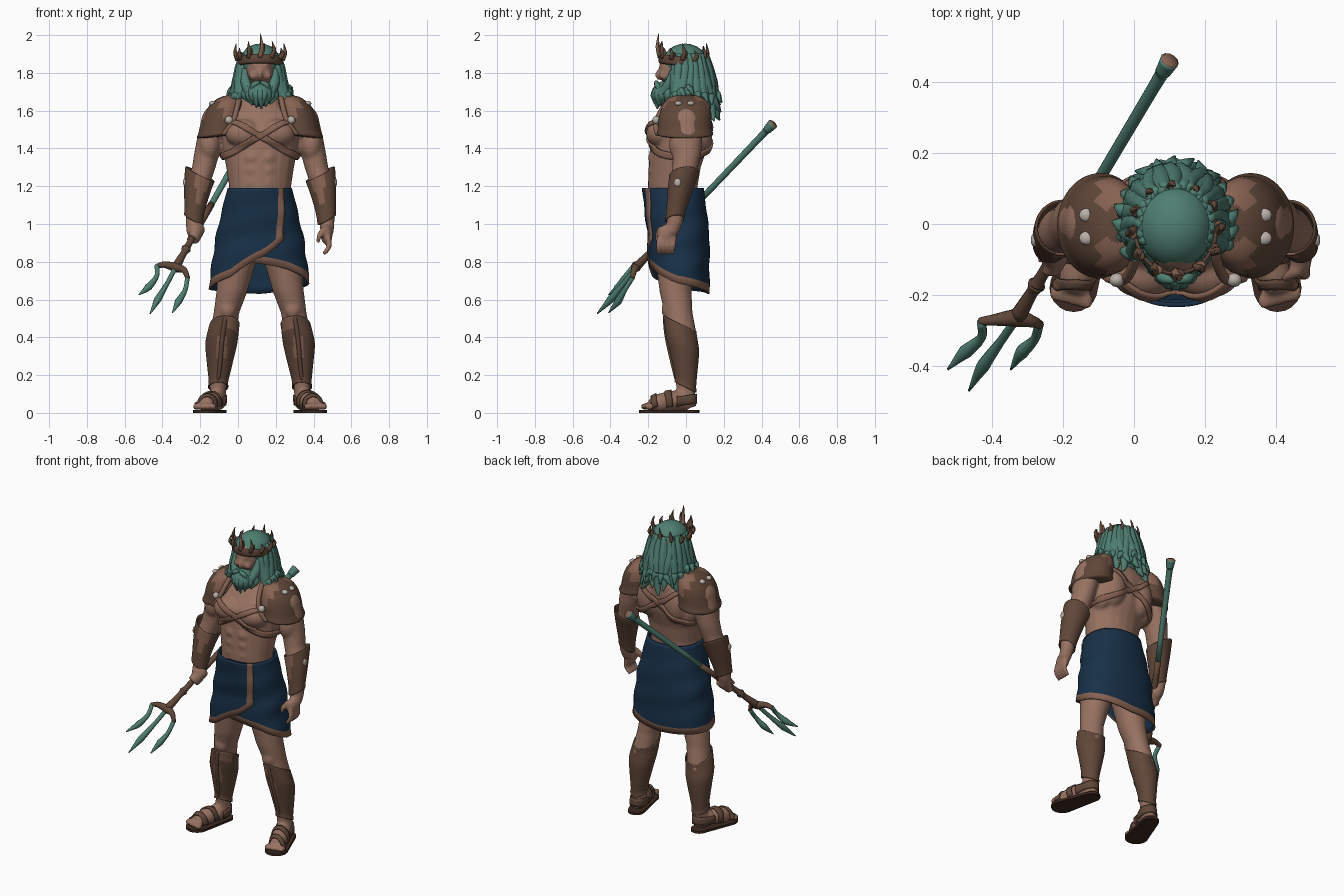
import bpy, bmesh, math, random
from mathutils import Vector, Matrix

cube = bpy.data.objects.get("Cube")
if cube:
    bpy.data.objects.remove(cube)
random.seed(4)
CX = 0.117  # the figure's own centre line
SIDES = (-1, 1)


def material(name, *rgb):
    m = bpy.data.materials.new(name)
    m.use_nodes = True
    m.diffuse_color = (*rgb, 1)
    m.node_tree.nodes["Principled BSDF"].inputs["Base Color"].default_value = (*rgb, 1)
    return m


SKIN = material("skin", .31, .168, .12)
LEATHER = material("dark leather", .118, .063, .041)
TRIM = material("light leather", .24, .122, .083)
TEAL = material("sea green", .078, .21, .165)
NAVY = material("navy cloth", .009, .03, .064)
SILVER = material("silver stud", .48, .43, .39)
SOLE = material("sole", .045, .022, .015)


def make(name, bm, mats, subsurf=0, solid=0):
    bmesh.ops.recalc_face_normals(bm, faces=bm.faces)
    for f in bm.faces:
        f.smooth = True
    me = bpy.data.meshes.new(name)
    bm.to_mesh(me)
    bm.free()
    for m in mats:
        me.materials.append(m)
    ob = bpy.data.objects.new(name, me)
    bpy.context.collection.objects.link(ob)
    if solid:
        ob.modifiers.new("thickness", 'SOLIDIFY').thickness = solid
    if subsurf:
        ob.modifiers.new("smooth", 'SUBSURF').levels = subsurf
        ob.modifiers["smooth"].render_levels = subsurf
    return ob


def skin_rings(bm, rings, caps, mat=0, closed=True):
    n = len(rings[0])
    for a, b in zip(rings, rings[1:]):
        for i in range(n if closed else n - 1):
            j = (i + 1) % n
            bm.faces.new((a[i], a[j], b[j], b[i])).material_index = mat
    if caps:
        for r in (rings[0], rings[-1]):
            bm.faces.new(r).material_index = mat


def loft(bm, rows, n=20, caps=True, kx=0, ky=0):
    """Stack of level ellipses (x, y, z, rx, ry); kx and ky tilt them."""
    rings = []
    for x, y, z, rx, ry in rows:
        ring = []
        for i in range(n):
            a = math.tau * i / n
            dx, dy = rx * math.cos(a), ry * math.sin(a)
            ring.append(bm.verts.new((x + dx, y + dy, z + kx * dx + ky * dy)))
        rings.append(ring)
    skin_rings(bm, rings, caps)


def spline(pts, steps=4):
    p = [Vector(q) for q in pts]
    p = [2 * p[0] - p[1]] + p + [2 * p[-1] - p[-2]]
    out = []
    for a, b, c, d in zip(p, p[1:], p[2:], p[3:]):
        for k in range(steps):
            t = k / steps
            out.append(b + (c - a) * (t / 2) + (2 * a - 5 * b + 4 * c - d) * (t * t / 2)
                       + (3 * b - a - 3 * c + d) * (t ** 3 / 2))
    return out + [p[-2]]


def tube(bm, pts, radii, n=8, mat=0, steps=4):
    """Round sweep with one radius for each control point."""
    path, rings = spline(pts, steps), []
    for i, p in enumerate(path):
        t = (path[min(i + 1, len(path) - 1)] - path[max(i - 1, 0)]).normalized()
        u = t.cross(Vector((.3, .9, .1))).normalized()
        v = t.cross(u)
        k = min(i // steps, len(radii) - 2)
        r = radii[k] + (radii[k + 1] - radii[k]) * (i / steps - k)
        rings.append([bm.verts.new(p + r * (u * math.cos(math.tau * j / n) + v * math.sin(math.tau * j / n)))
                      for j in range(n)])
    skin_rings(bm, rings, True, mat)


def blob(bm, c, r, mat=0):
    mtx = Matrix.Translation(c) @ Matrix.Diagonal((*r, 1))
    for v in bmesh.ops.create_uvsphere(bm, u_segments=20, v_segments=12, radius=1, matrix=mtx)["verts"]:
        for f in v.link_faces:
            f.material_index = mat


def table(tab, t):
    for (a, p), (b, q) in zip(tab, tab[1:]):
        if t <= b:
            return p + (q - p) * max(0, t - a) / (b - a)
    return tab[-1][1]


def ribbon(name, pts, width, mat, thickness=.012):
    """Flat strap that hugs the body."""
    bm = bmesh.new()
    rows = [[bm.verts.new(p + Vector(width) * k) for k in (-1, -.3, .3, 1)] for p in spline(pts, 6)]
    skin_rings(bm, rows, False, 0, False)
    ob = make(name, bm, [mat])
    wrap = ob.modifiers.new("hug", 'SHRINKWRAP')
    wrap.target, wrap.wrap_mode, wrap.offset = body, 'ABOVE_SURFACE', thickness / 2
    thick = ob.modifiers.new("thickness", 'SOLIDIFY')
    thick.thickness, thick.offset = thickness, 0


# Body: overlapping muscle masses fused into one skin
BUTT, NECK = Vector((.1, .46, 1.53)), Vector((-.33, -.265, .77))
AXIS = (NECK - BUTT).normalized()
GRIP = BUTT.lerp(NECK, .76)
bm = bmesh.new()
loft(bm, [(CX, -.06, .9, .17, .12), (CX, -.07, 1.05, .165, .125), (CX, -.07, 1.2, .165, .132),
          (CX, -.06, 1.3, .18, .138), (CX, -.04, 1.4, .2, .152), (CX, -.03, 1.5, .21, .155),
          (CX, 0, 1.58, .2, .125), (CX, .01, 1.64, .12, .09), (CX, 0, 1.7, .075, .075),
          (CX, -.02, 1.78, .065, .065)])
blob(bm, (CX, -.045, 1.82), (.078, .098, .11))
blob(bm, (CX, -.145, 1.79), (.013, .02, .03))
blob(bm, (CX, -.128, 1.842), (.05, .014, .01))
for s in SIDES:
    def X(o):
        return CX + s * o
    blob(bm, (X(.035), -.118, 1.785), (.028, .025, .024))
    blob(bm, (X(.088), -.135, 1.48), (.098, .076, .076))
    blob(bm, (X(.1), .06, 1.47), (.085, .08, .13))
    blob(bm, (X(.15), .01, 1.42), (.065, .09, .1))
    blob(bm, (X(.1), .02, 1.6), (.1, .07, .06))
    blob(bm, (X(.235), 0, 1.53), (.08, .095, .1))
    for k in range(3):
        blob(bm, (X(.04), -.165, 1.22 + .065 * k), (.045, .035, .045))
    # arm
    loft(bm, [(X(.24), 0, 1.56, .07, .08), (X(.265), .005, 1.45, .07, .083), (X(.283), .005, 1.37, .067, .075),
              (X(.298), -.005, 1.3, .063, .068), (X(.325), -.02, 1.22, .063, .066), (X(.345), -.045, 1.1, .05, .052),
              (X(.354), -.06, 1.0, .04, .042), (X(.354), -.08, .95, .035, .042)])
    blob(bm, (X(.27), -.035, 1.42), (.055, .055, .085))
    # leg
    loft(bm, [(X(.1), -.05, .97, .1, .12), (X(.12), -.055, .8, .1, .105), (X(.15), -.055, .64, .082, .085),
              (X(.178), -.04, .53, .068, .075), (X(.2), -.02, .4, .07, .08), (X(.212), -.005, .26, .053, .06),
              (X(.222), -.002, .14, .044, .05), (X(.226), .005, .03, .042, .05)])
    blob(bm, (X(.172), -.1, .545), (.042, .03, .045))
    # foot
    tube(bm, [(X(.226), .015, .055), (X(.245), -.06, .066), (X(.28), -.15, .05), (X(.292), -.19, .044)],
         [.047, .053, .05, .034], 12)
    for k in range(5):
        blob(bm, (X(.248 + .023 * k), -.215 + .006 * k, .034), (.016, .028, .019))
# left hand hangs open
blob(bm, (CX + .352, -.1, .945), (.032, .05, .055))
for k in range(4):
    y = -.14 + .026 * k
    tube(bm, [(CX + .36, y, .93), (CX + .365, y - .006, .88), (CX + .335, y - .008, .84)], [.016, .015, .011])
tube(bm, [(CX + .345, -.13, .98), (CX + .315, -.15, .94), (CX + .305, -.15, .9)], [.018, .016, .011])
# right hand closes on the shaft
blob(bm, GRIP + Vector((0, .015, .02)), (.038, .05, .05))
u = AXIS.cross(Vector((0, 0, 1))).normalized()
v = AXIS.cross(u)
for k in range(4):
    c = GRIP + AXIS * (k - 1.5) * .025
    tube(bm, [c + .029 * (u * math.cos(a) + v * math.sin(a)) for a in range(6)], [.015] * 6)
body = make("body", bm, [SKIN])
fuse = body.modifiers.new("fuse", 'REMESH')
fuse.mode, fuse.voxel_size, fuse.use_smooth_shade = 'VOXEL', .009, True
soft = body.modifiers.new("soften", 'SMOOTH')
soft.factor, soft.iterations = .5, 7

# Chest harness
for s, side in zip(SIDES, ("right", "left")):
    ribbon(side + "_harness", [(CX + s * x, y, z) for x, y, z in (
        (.17, -.15, 1.55), (.06, -.2, 1.5), (-.08, -.2, 1.42), (-.17, -.13, 1.37), (-.195, .02, 1.36),
        (-.09, .13, 1.41), (.05, .14, 1.5), (.15, .1, 1.58))], (0, 0, .019), TRIM)

# Wrapped skirt: one sheet that starts at the front edge and ends under itself
HEM = [(-.5, .92), (0, .82), (.6, .72), (1.57, .655), (3.14, .63), (4.71, .685), (5.7, .76), (6.5, .8)]
SKIRT_RX = [(.63, .272), (.9, .237), (1.05, .205), (1.19, .17)]
COLS, ROWS = 100, 24


def rounded(value):
    return math.copysign(abs(value) ** .86, value)


bm = bmesh.new()
grid = []
for i in range(COLS + 1):
    col = []
    for j in range(ROWS + 1):
        drop = min(1, j / (ROWS - 1))
        start = -.75 + .25 * drop
        th = start + (6.5 - start) * i / COLS
        hem = table(HEM, th)
        z = 1.19 + (hem + .04 - 1.19) * drop if j < ROWS else hem
        fold = 1.03 - .05 * i / COLS + drop * (1.2 - drop) * .05 * math.sin(2.2 * th + 38 * z)
        rx, ry, cy = table(SKIRT_RX, z) * fold, .162 * fold, -.068 + .03 * min(1, (1.19 - z) * 4)
        col.append(bm.verts.new((CX - rx * rounded(math.sin(th)), cy - ry * rounded(math.cos(th)), z)))
    grid.append(col)
skin_rings(bm, grid, False, 0, False)
bm.faces.index_update()
for f in bm.faces:
    strip, row = divmod(f.index, ROWS)
    f.material_index = int(row == ROWS - 1 or strip < 3)
skirt = make("skirt", bm, [NAVY, TRIM], solid=.012)
if skirt.data.polygons[COLS // 2 * ROWS].normal.y < 0:
    skirt.data.flip_normals()
skirt.modifiers["thickness"].material_offset = -1  # plain navy lining

for s, side in zip(SIDES, ("right", "left")):
    def X(o):
        return CX + s * o
    # Shoulder guard with flared lip, rim and studs
    bm = bmesh.new()
    loft(bm, [(X(.214), -.005, 1.46, .127, .153), (X(.212), -.005, 1.48, .125, .151), (X(.205), -.005, 1.5, .115, .142),
              (X(.2), -.005, 1.56, .113, .143), (X(.188), 0, 1.62, .1, .132), (X(.172), 0, 1.66, .077, .105),
              (X(.16), 0, 1.685, .04, .055)], 28, kx=-.12 * s)
    for f in bm.faces:
        c = f.calc_center_median()
        f.material_index = int(c.z > 1.59 and abs(c.y) > .05 and s * (c.x - CX) < .22)
    tube(bm, [(X(.1), .13, 1.61), (X(.1), .06, 1.67), (X(.108), -.04, 1.685), (X(.118), -.11, 1.63),
              (X(.145), -.158, 1.54), (X(.2), -.152, 1.47)], [.013, .016, .016, .016, .016, .012], mat=1)
    for c in ((.165, -.158, 1.55), (.25, -.04, 1.638), (.25, .025, 1.638)):
        blob(bm, (X(c[0]), *c[1:]), (.022, .02, .022 if c[1] < -.1 else .014), 2)
    make(side + "_shoulder_guard", bm, [LEATHER, TRIM, SILVER], 1)

    # Bracer
    bm = bmesh.new()
    loft(bm, [(X(.353), -.06, 1.02, .052, .053), (X(.352), -.058, 1.04, .048, .05), (X(.345), -.042, 1.12, .058, .06),
              (X(.333), -.026, 1.2, .07, .072), (X(.322), -.012, 1.25, .076, .078), (X(.318), -.01, 1.265, .08, .082)],
         24, False, kx=.5 * s, ky=.1)
    for f in bm.faces:
        c = f.calc_center_median()
        f.material_index = int(c.z > 1.14 and c.y < -.07 and s * (c.x - CX) < .34)
    blob(bm, (X(.399), -.045, 1.22), (.009, .019, .022), 2)
    make(side + "_bracer", bm, [LEATHER, TRIM, SILVER], 1, .01)

    # Greave with a light front plate
    bm = bmesh.new()
    loft(bm, [(X(.222), -.002, .135, .056, .06), (X(.221), -.002, .16, .05, .055), (X(.214), -.008, .26, .068, .07),
              (X(.206), -.018, .37, .087, .09), (X(.192), -.03, .45, .081, .087), (X(.186), -.033, .475, .08, .09)],
         24, False, ky=-.45)
    bmesh.ops.subdivide_edges(bm, edges=bm.edges, cuts=1, use_grid_fill=True)
    for f in bm.faces:
        c = f.calc_center_median()
        across = s * (c.x - CX)
        f.material_index = int(c.y < -.06 and (c.z > .44 and across < .18 or .29 < c.z < .42 and .18 < across < .23))
    tube(bm, [(X(.182), -.112, .515), (X(.2), -.1, .4), (X(.213), -.068, .25), (X(.222), -.05, .17)],
         [.014, .014, .012, .01])
    make(side + "_greave", bm, [LEATHER, TRIM], 1, .01)

    # Sandal
    bm = bmesh.new()
    for x, y, r in ((.228, .022, .05), (.287, -.18, .068)):
        for k in range(20):
            a = math.tau * k / 20
            for z in (0, .015):
                bm.verts.new((X(x) + r * math.cos(a), y + r * math.sin(a), z))
    hull = bmesh.ops.convex_hull(bm, input=bm.verts)
    bmesh.ops.delete(bm, geom=[g for g in hull["geom_interior"] if isinstance(g, bmesh.types.BMVert)], context='VERTS')
    sole = make(side + "_sole", bm, [SOLE])
    sole.data.polygons.foreach_set("use_smooth", [False] * len(sole.data.polygons))
    for name, x, y, top, w in (("toe", .285, -.175, .1, .018), ("instep", .255, -.095, .12, .018)):
        ribbon(f"{side}_{name}_strap", [(X(x - .055), y + .01, .03), (X(x - .04), y, .08), (X(x), y, top),
                                        (X(x + .04), y, .08), (X(x + .055), y + .01, .03)], (0, w, 0), LEATHER, .008)
    ribbon(side + "_heel_strap", [(X(.175), -.05, .06), (X(.18), .02, .07), (X(.226), .07, .075),
                                  (X(.272), .02, .07), (X(.29), -.05, .06)], (0, 0, .026), LEATHER, .008)

# Hair: cap, back mass and wavy locks that spread toward the shoulders
bm = bmesh.new()
blob(bm, (CX, -.005, 1.855), (.108, .118, .1))
blob(bm, (CX, .05, 1.74), (.112, .09, .14))
for layer in range(2):
    for k in range(17):
        a = -.5 + (math.pi + 1) * (k + .5 * layer) / 16.5
        w = random.uniform(-.12, .12)
        back = max(0, math.sin(a))
        end = 1.585 - .02 * back + .07 * layer + random.uniform(-.03, .04)
        rows = ((.088, 1.9), (.104, 1.83), (.113 + .006 * back, 1.75), (.132, 1.68), (.15, end + .04), (.172, end))
        tube(bm, [(CX + (r + .006 * layer) * math.cos(a + w * math.sin(1.5 * i)),
                   (r + .006 * layer) * math.sin(a + w * math.sin(1.5 * i)) + .012 * back, z)
                  for i, (r, z) in enumerate(rows)], [.014, .024, .032, .03, .02, .004], 7)
make("hair", bm, [TEAL])

# Beard and moustache
bm = bmesh.new()
blob(bm, (CX, -.11, 1.69), (.074, .07, .068))
for s in SIDES:
    tube(bm, [(CX + s * .005, -.158, 1.752), (CX + s * .035, -.152, 1.735), (CX + s * .06, -.13, 1.69)], [.01, .016, .005])
    tube(bm, [(CX + s * .08, -.065, 1.82), (CX + s * .077, -.085, 1.75), (CX + s * .05, -.12, 1.69)], [.016, .028, .03])
for k in range(9):
    a = (k - 4) / 4
    tube(bm, [(CX + .07 * a, -.15 + .06 * a * a, 1.725), (CX + .076 * a, -.165 + .07 * a * a, 1.68),
              (CX + .045 * a + .008 * (-1) ** k, -.15 + .04 * a * a, 1.61 + .025 * abs(a))], [.02, .024, .005])
make("beard", bm, [TEAL])

# Crown of branching coral
bm = bmesh.new()
loft(bm, [(CX, -.018, z, rx, rx + .008) for z, rx in ((1.835, .114), (1.845, .12), (1.875, .12), (1.885, .114))],
     28, False, ky=-.12)
for k in range(12):
    a = math.tau * k / 12 - math.pi / 2
    h = .125 if k == 0 else .1 if k == 6 else .055 + .03 * (k % 2)
    d = Vector((math.cos(a), math.sin(a), 0))
    side_way = Vector((-d.y, d.x, 0))
    base = Vector((CX, -.018, 1.87 - .014 * d.y)) + .118 * d
    tube(bm, [base, base + d * .014 + Vector((0, 0, h * .45)) + side_way * .01, base + d * .008 + Vector((0, 0, h))],
         [.015, .011, .002], 6, int(k == 0))
    tube(bm, [base, base + side_way * .018 + Vector((0, 0, h * .3)), base + side_way * .022 + d * .01 + Vector((0, 0, h * .6))],
         [.011, .008, .002], 6, k % 2)
make("crown", bm, [LEATHER, TRIM], solid=.006)

# Trident
bm = bmesh.new()
mid = BUTT.lerp(NECK, .56)
tube(bm, [BUTT, BUTT.lerp(NECK, .04), BUTT.lerp(NECK, .1), mid], [.028, .023, .018, .016], 12)
tube(bm, [mid, BUTT.lerp(NECK, .84), BUTT.lerp(NECK, .87), BUTT.lerp(NECK, .9), NECK],
     [.018, .017, .026, .017, .024], 12, 1)
tube(bm, [BUTT - AXIS * .004, BUTT + AXIS * .004], [.024, .027], 12, 2)
tube(bm, [(-.435, -.275, .775), (-.39, -.27, .785), NECK, (-.285, -.275, .755), (-.265, -.285, .71)],
     [.012, .017, .026, .017, .012], 10, 1)
for path in (((-.43, -.275, .78), (-.43, -.32, .725), (-.475, -.36, .665), (-.525, -.41, .625)),
             (NECK, (-.375, -.33, .685), (-.425, -.4, .6), (-.465, -.47, .525)),
             ((-.267, -.28, .72), (-.28, -.325, .65), (-.315, -.36, .59), (-.347, -.41, .53))):
    tube(bm, path, [.013, .013, .02, .003], 8)
make("trident", bm, [TEAL, LEATHER, TRIM])
